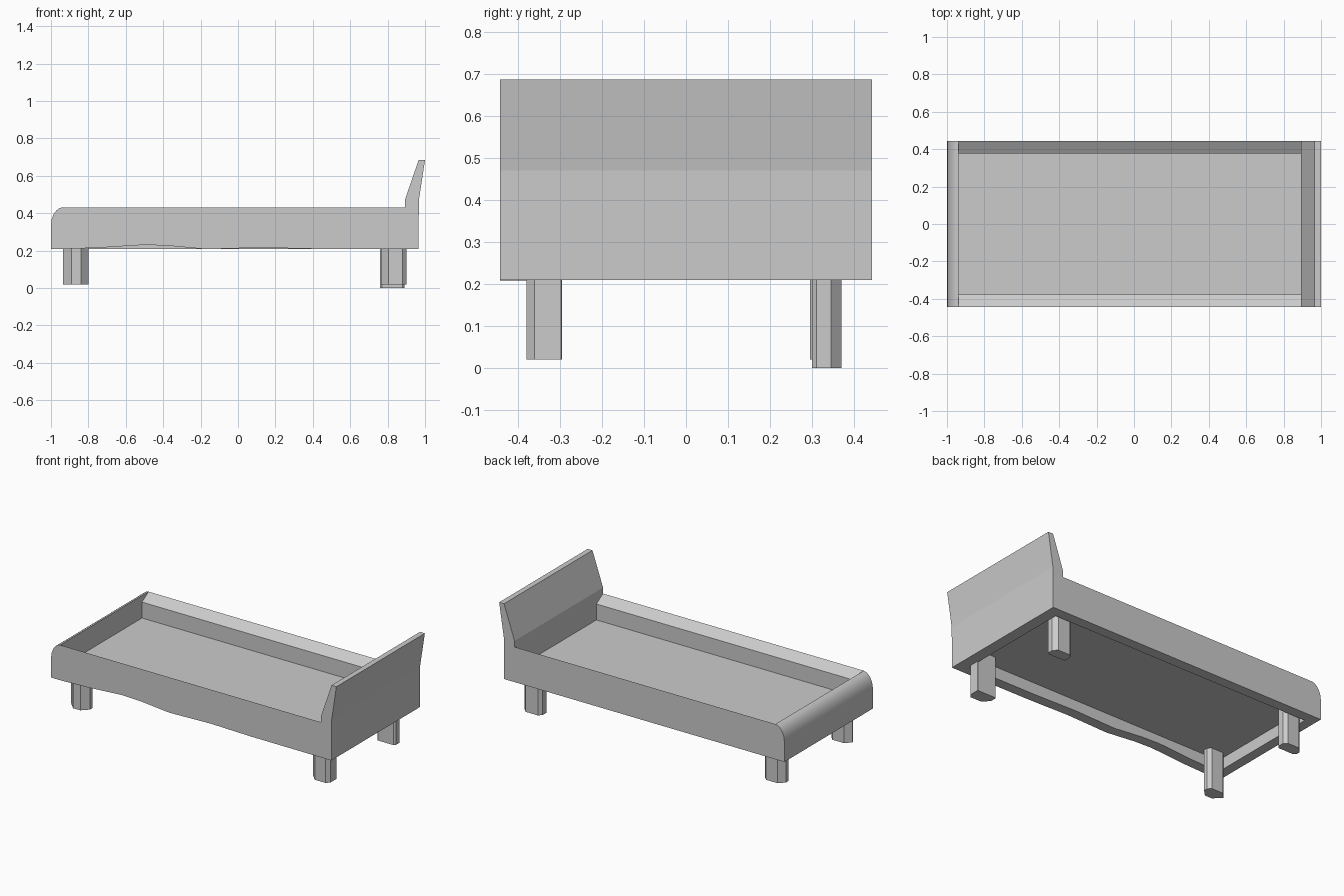
import bpy

if "Cube" in bpy.data.objects:
    bpy.data.objects.remove(bpy.data.objects["Cube"])


def make(name, verts, faces):
    mesh = bpy.data.meshes.new(name)
    mesh.from_pydata(verts, [], faces)
    ob = bpy.data.objects.new(name, mesh)
    bpy.context.collection.objects.link(ob)
    bpy.ops.object.select_all(action='DESELECT')
    ob.select_set(True)
    bpy.context.view_layer.objects.active = ob
    bpy.ops.object.mode_set(mode='EDIT')
    bpy.ops.mesh.select_all(action='SELECT')
    bpy.ops.mesh.normals_make_consistent(inside=False)
    bpy.ops.object.mode_set(mode='OBJECT')
    return ob


def loft(name, rings):
    """Closed solid through rings of equal point count."""
    n = len(rings[0])
    verts = [p for ring in rings for p in ring]
    faces = [list(range(n)), list(range(len(verts) - n, len(verts)))]
    for r in range(len(rings) - 1):
        for i in range(n):
            j = (i + 1) % n
            faces.append((r * n + i, r * n + j, (r + 1) * n + j, (r + 1) * n + i))
    return make(name, verts, faces)


def across(name, profile, half=0.443):
    """XZ profile extruded over the bed width."""
    return loft(name, [[(x, y, z) for x, z in profile] for y in (-half, half)])


# Side rails: inward sloping top, slightly uneven lower edge on the front
WAVE = [(-0.94, 0.209), (-0.75, 0.215), (-0.5, 0.231), (-0.38, 0.227),
        (-0.17, 0.208), (0.12, 0.216), (0.4, 0.21), (0.9, 0.209)]
STRAIGHT = [(-0.94, 0.209), (0.9, 0.209)]
for name, s, stations in (("front_rail", -1, WAVE), ("back_rail", 1, STRAIGHT)):
    loft(name, [[(x, s * 0.443, z), (x, s * 0.443, 0.432), (x, s * 0.377, 0.391),
                 (x, s * 0.377, z)] for x, z in stations])

# Footboard with rounded outer top edge
across("footboard", [(-0.937, 0.209), (-1, 0.209), (-1, 0.34), (-0.996, 0.368),
                     (-0.986, 0.394), (-0.972, 0.414), (-0.955, 0.427),
                     (-0.937, 0.432)])
bpy.ops.object.shade_smooth_by_angle(angle=0.6)

# Headboard: upright base and leaning upper panel
across("headboard", [(0.892, 0.209), (0.965, 0.209), (0.967, 0.47), (1.0, 0.686),
                     (0.966, 0.686), (0.892, 0.47)])

# Thin bed base panel
across("base_panel", [(-0.95, 0.283), (0.9, 0.283), (0.9, 0.29), (-0.95, 0.29)], 0.39)

# Legs: corner cuts in order foot-outer, head-outer, head-inner, foot-inner
for name, x0, x1, s, y0, y1, bottom, (a, b, c, d) in (
        ("front_foot_leg", -0.935, -0.80, -1, 0.295, 0.38, 0.02, (0.045, 0.04, 0.02, 0.035)),
        ("back_foot_leg", -0.935, -0.80, 1, 0.295, 0.37, 0.02, (0.035, 0.02, 0.015, 0.015)),
        ("front_head_leg", 0.765, 0.90, -1, 0.295, 0.38, 0.02, (0.04, 0.02, 0.002, 0.005)),
        ("back_head_leg", 0.76, 0.89, 1, 0.30, 0.37, 0.0, (0.02, 0.025, 0.01, 0.01))):
    outline = [(x0, y0 + d), (x0 + d, y0), (x1 - c, y0), (x1, y0 + c),
               (x1, y1 - b), (x1 - b, y1), (x0 + a, y1), (x0, y1 - a)]
    loft(name, [[(x, s * y, z) for x, y in outline] for z in (bottom, 0.284)])
